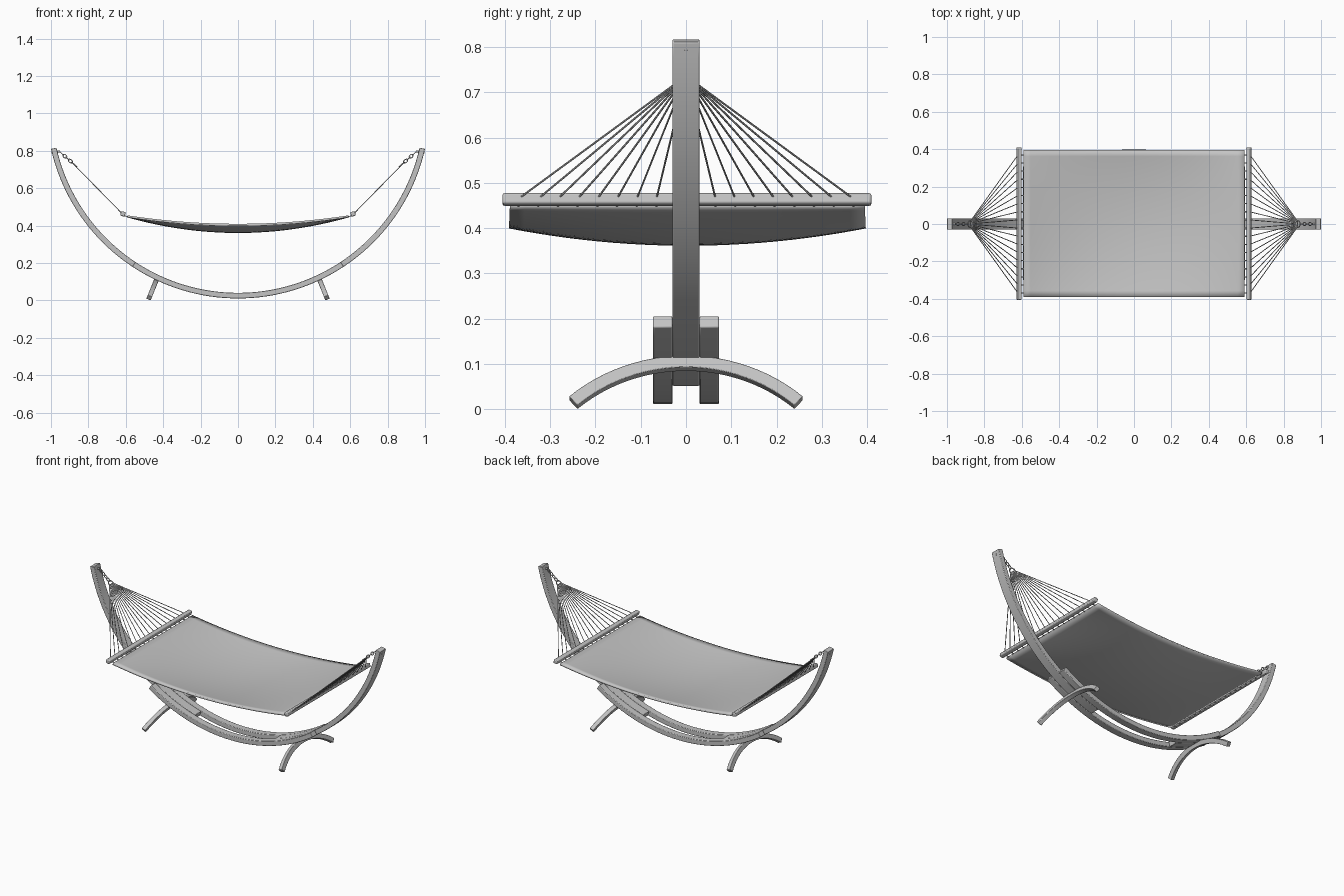
import bpy, bmesh
from math import sin, cos, radians, pi
from mathutils import Vector, Matrix

cube = bpy.data.objects.get("Cube")
if cube:
    bpy.data.objects.remove(cube)

grey = bpy.data.materials.new("plain grey")
grey.use_nodes = True
COLOUR = (0.55, 0.55, 0.55, 1)
grey.diffuse_color = COLOUR
grey.node_tree.nodes["Principled BSDF"].inputs["Base Color"].default_value = COLOUR

ARC_Z, R_OUT, R_IN = 1.036, 1.025, 0.995


def finish(name, bm, bevel=0.0):
    bmesh.ops.recalc_face_normals(bm, faces=bm.faces)
    mesh = bpy.data.meshes.new(name)
    bm.to_mesh(mesh)
    bm.free()
    mesh.materials.append(grey)
    obj = bpy.data.objects.new(name, mesh)
    bpy.context.collection.objects.link(obj)
    if bevel:
        mod = obj.modifiers.new("soft edges", "BEVEL")
        mod.width, mod.segments, mod.limit_method = bevel, 2, "ANGLE"
        mod.angle_limit = radians(40)
    bpy.ops.object.select_all(action="DESELECT")
    obj.select_set(True)
    bpy.context.view_layer.objects.active = obj
    bpy.ops.object.shade_smooth_by_angle(angle=radians(35))
    return obj


def sweep(bm, sections):
    """Join a row of equal cross-sections and cap both ends."""
    rings = [[bm.verts.new(p) for p in s] for s in sections]
    n = len(rings[0])
    for a, b in zip(rings, rings[1:]):
        for i in range(n):
            j = (i + 1) % n
            bm.faces.new((a[i], a[j], b[j], b[i]))
    bm.faces.new(rings[0])
    bm.faces.new(rings[-1])


def tube(bm, a, b, radius, sides=6):
    a, b = Vector(a), Vector(b)
    turn = (b - a).to_track_quat("Z", "Y")
    ring = [turn @ Vector((radius * cos(2 * pi * i / sides),
                           radius * sin(2 * pi * i / sides), 0)) for i in range(sides)]
    sweep(bm, [[p + c for c in ring] for p in (a, b)])


def link(bm, centre, along, across, length, width, wire):
    """Oval ring lying in the plane of along and across."""
    normal = along.cross(across)
    steps, sides = 20, 6
    rings = []
    for i in range(steps):
        t = 2 * pi * i / steps
        out = along * cos(t) + across * sin(t)
        mid = centre + along * (length * cos(t)) + across * (width * sin(t))
        rings.append([bm.verts.new(mid + out * (wire * cos(u)) + normal * (wire * sin(u)))
                      for u in (2 * pi * k / sides for k in range(sides))])
    for i in range(steps):
        a, b = rings[i], rings[(i + 1) % steps]
        for k in range(sides):
            m = (k + 1) % sides
            bm.faces.new((a[k], a[m], b[m], b[k]))


def arc_beam(name, start, end, y0, y1):
    """Curved beam of the stand, angles measured from straight down."""
    bm = bmesh.new()
    sections = []
    steps = 32
    for i in range(steps + 1):
        t = radians(start + (end - start) * i / steps)
        sections.append([(r * sin(t), y, ARC_Z - r * cos(t))
                         for r, y in ((R_OUT, y0), (R_OUT, y1), (R_IN, y1), (R_IN, y0))])
    sweep(bm, sections)
    finish(name, bm, 0.003)


# Stand: two lower rails with an upright arm clamped between them at each end
arc_beam("front_lower_rail", -33.5, 33.5, -0.073, -0.03)
arc_beam("back_lower_rail", -33.5, 33.5, 0.03, 0.073)
arc_beam("left_arm", 16, 77.3, -0.03, 0.03)
arc_beam("right_arm", -77.3, -16, -0.03, 0.03)


def foot(name, side):
    lean, radius, thick, half = radians(22), 0.39, 0.028, 0.0125
    up = Vector((-side * sin(lean), 0, cos(lean)))
    out = Vector((side * cos(lean), 0, sin(lean)))
    base = Vector((side * 0.4345, 0, 0.108))
    bm = bmesh.new()
    sections = []
    for i in range(25):
        t = radians(-41.4 + 82.8 * i / 24)
        sections.append([base + up * (r * cos(t) - radius) + out * w + Vector((0, r * sin(t), 0))
                         for r, w in ((radius, -half), (radius, half),
                                      (radius - thick, half), (radius - thick, -half))])
    sweep(bm, sections)
    low = min(v.co.z for v in bm.verts)
    bmesh.ops.translate(bm, verts=bm.verts, vec=(0, 0, -low))
    finish(name, bm, 0.002)


def spreader_bar(name, side):
    bm = bmesh.new()
    bmesh.ops.create_cube(bm, size=1)
    bmesh.ops.scale(bm, verts=bm.verts, vec=(0.025, 0.815, 0.025))
    bmesh.ops.rotate(bm, verts=bm.verts, matrix=Matrix.Rotation(-side * radians(15), 3, "Y"))
    bmesh.ops.translate(bm, verts=bm.verts, vec=(side * 0.615, 0.002, 0.463))
    finish(name, bm, 0.005)


def rigging(word, side):
    # Fan of ropes from the ring to the bar, and short ties from bar to cloth
    ropes, ties = bmesh.new(), bmesh.new()
    for i in range(18):
        y = (i - 8.5) * 0.0435
        tube(ropes, (side * 0.62, y, 0.465), (side * 0.875, y * 0.04, 0.725), 0.0022)
        tube(ties, (side * 0.575, y, 0.448), (side * 0.612, y, 0.452), 0.003)
    finish(word + "_ropes", ropes)
    finish(word + "_cloth_ties", ties)

    # Ring and chain up to the arm
    along = Vector((side * 0.75, 0, 0.66)).normalized()
    flat = Vector((0, 1, 0))
    upright = along.cross(flat)
    bm = bmesh.new()
    start = Vector((side * 0.875, 0, 0.727))
    link(bm, start, along, flat, 0.018, 0.018, 0.0035)
    for k in range(4):
        across = upright if k % 2 == 0 else flat
        link(bm, start + along * (0.028 + 0.02 * k), along, across, 0.0125, 0.008, 0.0025)
    finish(word + "_chain", bm)

    # Eye bolt through the top of the arm
    bm = bmesh.new()
    t = radians(76)
    inner, outer = [Vector((side * r * sin(t), 0, ARC_Z - r * cos(t)))
                    for r in (R_IN - 0.012, R_OUT + 0.002)]
    tube(bm, inner, outer, 0.006, 12)
    finish(word + "_eye_bolt", bm)


for word, side in (("left", 1), ("right", -1)):
    foot(word + "_foot", side)
    spreader_bar(word + "_spreader_bar", side)
    rigging(word, side)

# Cloth bed: straight at the bars, sagging most along the middle
bm = bmesh.new()
bmesh.ops.create_grid(bm, x_segments=32, y_segments=24, size=1)
for v in bm.verts:
    u, w = v.co.x, v.co.y
    sag = 0.045 + 0.038 * (1 - w * w)
    v.co = Vector((u * 0.59, w * 0.392 + 0.003, 0.455 - sag * (1 - u * u)))
cloth = finish("cloth_bed", bm)
solid = cloth.modifiers.new("thickness", "SOLIDIFY")
solid.thickness, solid.offset = 0.011, -1
